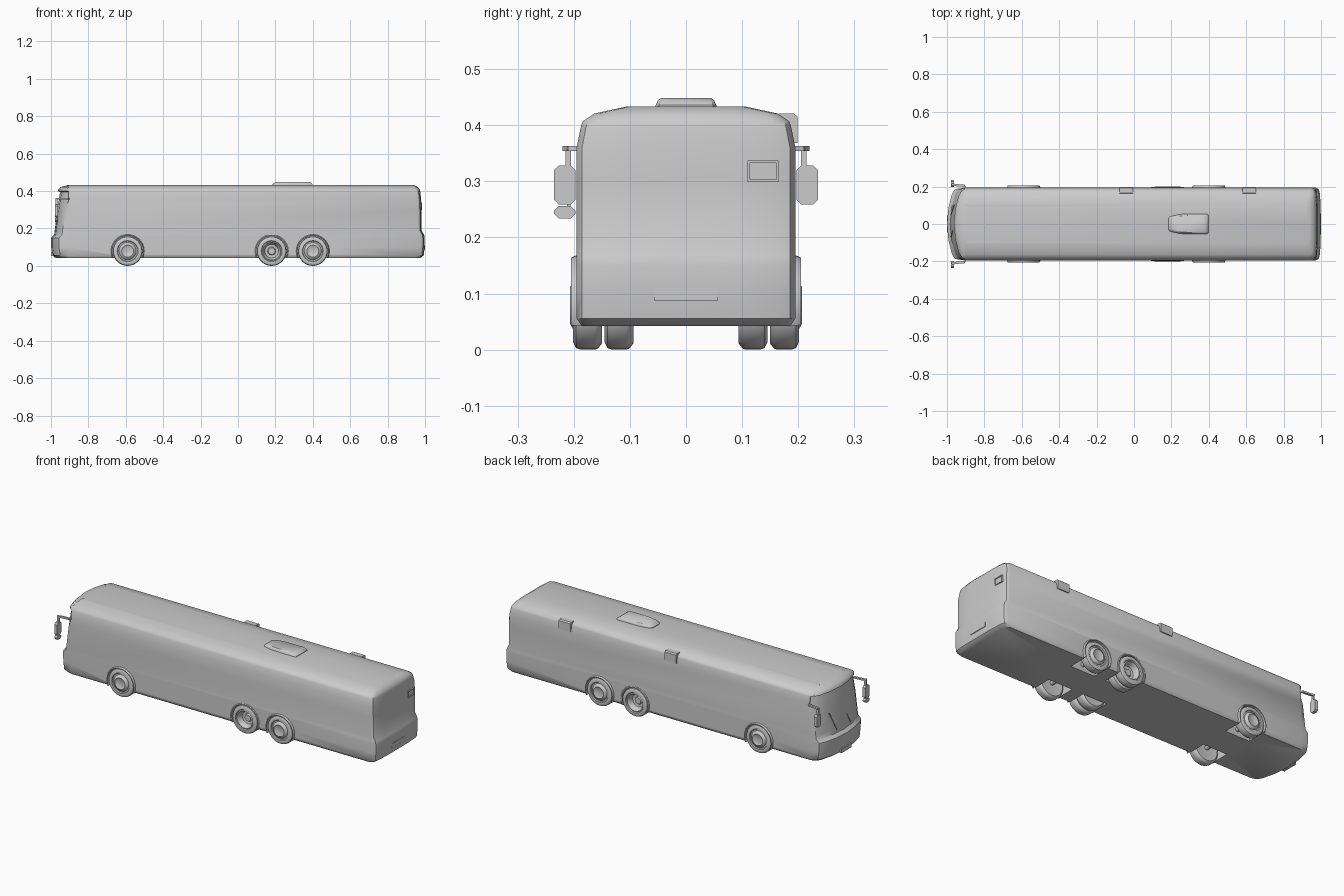
import bpy, bmesh
from math import sin, cos, pi, radians

if "Cube" in bpy.data.objects:
    bpy.data.objects.remove(bpy.data.objects["Cube"])


def finish(bm, name, angle=35):
    bmesh.ops.remove_doubles(bm, verts=bm.verts, dist=1e-5)
    bmesh.ops.recalc_face_normals(bm, faces=bm.faces)
    me = bpy.data.meshes.new(name)
    bm.to_mesh(me)
    bm.free()
    ob = bpy.data.objects.new(name, me)
    bpy.context.collection.objects.link(ob)
    bpy.ops.object.select_all(action='DESELECT')
    ob.select_set(True)
    bpy.context.view_layer.objects.active = ob
    if angle:
        bpy.ops.object.shade_smooth_by_angle(angle=radians(angle))
    return ob


def loft(loops, name, angle=35):
    """Skin a stack of equal-sized closed loops and cap both ends."""
    bm = bmesh.new()
    rings = [[bm.verts.new(p) for p in lp] for lp in loops]
    n = len(rings[0])
    for a, b in zip(rings, rings[1:]):
        for i in range(n):
            bm.faces.new((a[i], a[(i + 1) % n], b[(i + 1) % n], b[i]))
    bm.faces.new(rings[0])
    bm.faces.new(rings[-1])
    return finish(bm, name, angle)


def box(name, x0, x1, y0, y1, z0, z1):
    return loft([[(x0, y0, z), (x1, y0, z), (x1, y1, z), (x0, y1, z)] for z in (z0, z1)], name, 0)


def revolve(name, profile, x, z, side, a0=0.0, a1=2 * pi, n=32, closed=False):
    """Spin (radius, y) points about a sideways axis."""
    bm = bmesh.new()
    rings = []
    for k in range(n + 1):
        a = a0 + (a1 - a0) * k / n
        rings.append([bm.verts.new((x + r * cos(a), side * y, z + r * sin(a))) for r, y in profile])
    m = len(profile)
    for a, b in zip(rings, rings[1:]):
        for i in range(m if closed else m - 1):
            j = (i + 1) % m
            bm.faces.new((a[i], a[j], b[j], b[i]))
    if closed:
        bm.faces.new(rings[0])
        bm.faces.new(rings[-1])
    return finish(bm, name)


# Body: plan outlines stacked by height (z, half width, front x, rear x)
LEVELS = [(.042, .186, -.975, .975), (.056, .195, -.993, .993), (.10, .195, -.999, .998),
          (.150, .195, -1.0, .998), (.166, .195, -.983, .995), (.190, .195, -.980, .982),
          (.30, .195, -.966, .982), (.36, .195, -.957, .979), (.395, .188, -.951, .975),
          (.400, .1865, -.963, .974), (.407, .184, -.962, .972), (.421, .163, -.950, .962),
          (.4335, .105, -.905, .940)]


def outline(z, w, f, r):
    half = [(r, .5 * w), (r - .004, .84 * w), (r - .010, .95 * w), (r - .026, w),
            (-.905, w), (f + .042 if f + .042 < -.915 else -.902, .955 * w),
            (f + .026, .82 * w), (f + .008, .45 * w)]
    pts = half + [(f, 0)] + [(x, -y) for x, y in reversed(half)] + [(r, 0)]
    return [(x, y, z) for x, y in pts]


body = loft([outline(*lv) for lv in LEVELS], "bus_body", 0)

AXLES = (-.59, .18, .40)
CZ = .079

# Wheel wells cut into the body
for x in AXLES:
    for s in (1, -1):
        cut = revolve("well_cutter", [(0, .085), (.084, .085), (.084, .23), (0, .23)], x, CZ, s)
        cut.hide_render = True
        mod = body.modifiers.new("well", 'BOOLEAN')
        mod.operation = 'DIFFERENCE'
        mod.solver = 'EXACT'
        mod.object = cut
        bpy.context.view_layer.objects.active = body
        bpy.ops.object.modifier_apply(modifier=mod.name)
        bpy.data.objects.remove(cut)
bpy.ops.object.select_all(action='DESELECT')
body.select_set(True)
bpy.context.view_layer.objects.active = body
bpy.ops.object.shade_smooth_by_angle(angle=radians(38))

# Wheels and arch trims
INNER = [(.048, .152), (.068, .150), (.077, .157), (.079, .163),
         (.079, .188), (.076, .196), (.066, .201), (.056, .200), (.053, .195)]
HUB_OUT = [(.046, .195), (.043, .201), (.032, .207), (.026, .203), (0, .203)]
HUB_IN = [(.048, .197), (.043, .190), (.036, .166), (.022, .164), (.018, .172), (0, .172)]
for i, x in enumerate(AXLES):
    dual = i == 1
    for s in (1, -1):
        tyre = [(0, .155)] + INNER + (HUB_IN if dual else HUB_OUT)
        revolve("wheel", tyre, x, CZ, s)
        if dual:
            twin = [(0, .098)] + [(r, y - .056) for r, y in INNER] + [(0, .140)]
            revolve("inner_wheel", twin, x, CZ, s)
        out = .198 if dual else .204
        a = -.42
        revolve("wheel_arch", [(.081, .18), (.081, out), (.085, out + .001), (.089, .196), (.089, .18)],
                x, CZ, s, a, pi - a, 28, True)
    revolve("axle", [(0, -.15), (.012, -.15), (.012, .15), (0, .15)], x, CZ, 1, n=12)

# Roof unit, tapered to the front
ROOF = [(.185, .030), (.195, .040), (.245, .052), (.385, .054), (.398, .048)]
plan = ROOF + [(x, -y) for x, y in reversed(ROOF)]
loft([[(.295 + (x - .295) * k, y * k, z) for x, y in plan]
      for k, z in ((1, .43), (1, .436), (.93, .444), (.84, .4485))], "roof_unit", 30)

# Door housings on one upper side
for x in (-.042, .617):
    prof = [(.160, .415), (.165, .421), (.192, .421), (.199, .415), (.199, .368), (.185, .368)]
    loft([[(x + d, y, z) for y, z in prof] for d in (-.036, .036)], "door_housing", 0)

# Mirrors: swept arm with hanging head
for s in (1, -1):
    path = [(-.900, .190), (-.905, .204), (-.955, .208), (-.972, .214)]
    loft([[(x, s * (y - .006), .354), (x, s * (y + .006), .354),
           (x, s * (y + .006), .363), (x, s * (y - .006), .363)] for x, y in path], "mirror_arm", 0)
    box("mirror_stem", -.976, -.964, s * .205, s * .215, .325, .362)
    heads = [(.259, .328)] + ([(.234, .256)] if s < 0 else [])
    for z0, z1 in heads:
        c = .008
        face = [(.197, z0 + c), (.197 + c, z0), (.235 - c, z0), (.235, z0 + c),
                (.235, z1 - c), (.235 - c, z1), (.197 + c, z1), (.197, z1 - c)]
        loft([[(x, s * y, z) for y, z in face] for x in (-.979, -.962)], "mirror_head", 0)
    if s < 0:
        box("mirror_link", -.974, -.967, -.212, -.206, .25, .265)

# Rear window panel with a raised frame
box("rear_panel", .970, .981, .113, .162, .302, .334)
for y0, y1, z0, z1 in ((.110, .165, .299, .303), (.110, .165, .333, .337),
                       (.110, .114, .299, .337), (.161, .165, .299, .337)):
    box("rear_panel_frame", .970, .985, y0, y1, z0, z1)

# Number plates
box("rear_plate", .990, 1.0, -.057, .057, .088, .110)
box("front_plate", -1.0, -.975, -.045, .045, .052, .074)

# Windscreen wipers
for y in (-.07, .05):
    loft([[(x, y0 + d, z), (x - .004, y0 + d, z), (x - .004, y0 + d + .004, z), (x, y0 + d + .004, z)]
          for x, y0, d, z in ((-.976, y, 0, .18), (-.960, y, .05, .29))], "wiper", 0)
